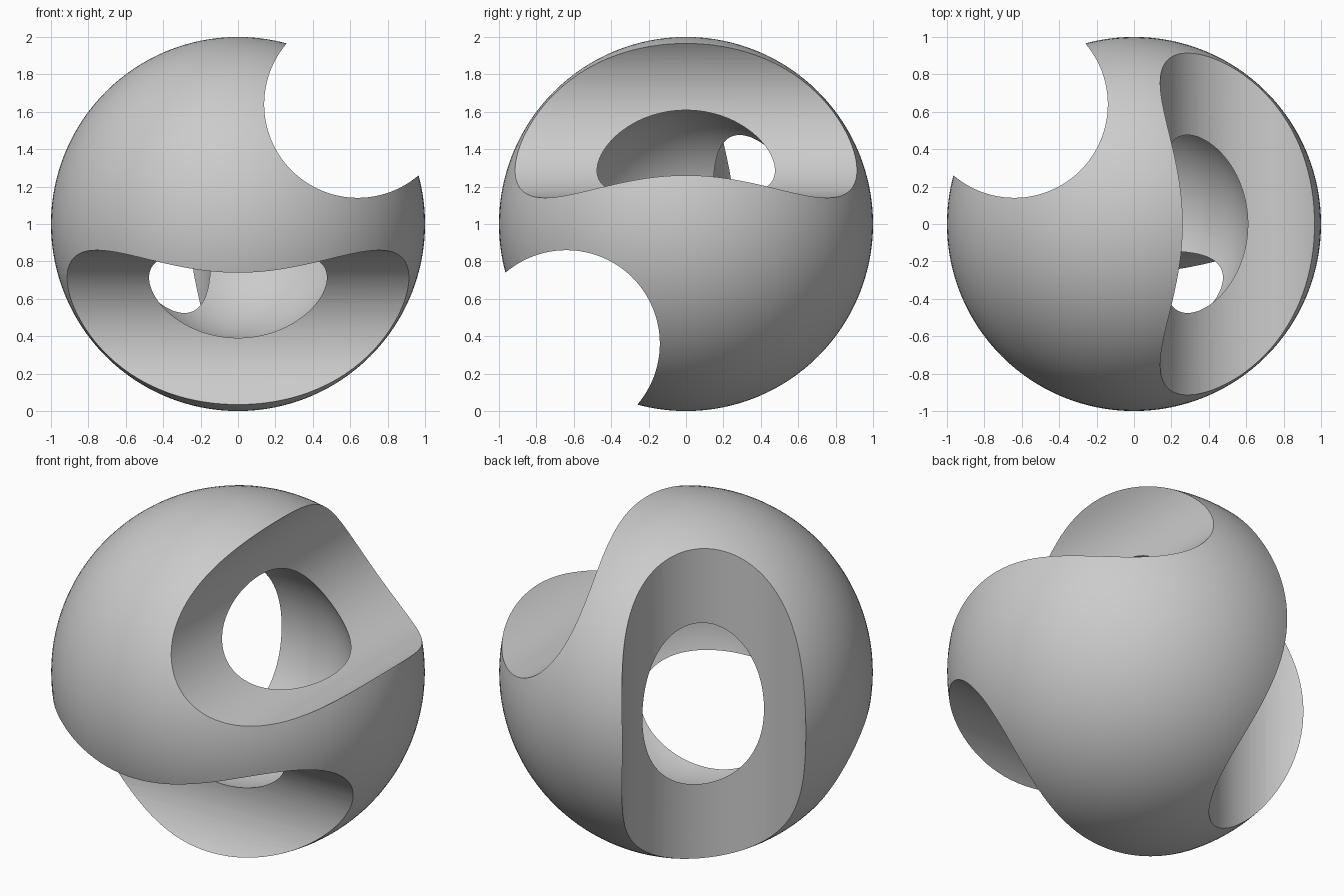
import bpy
from math import pi

cube = bpy.data.objects.get("Cube")
if cube:
    bpy.data.objects.remove(cube, do_unlink=True)

CENTRE = (0, 0, 1)
OFFSET = 0.64        # distance of each bore axis from the two centre planes
BORE_RADIUS = 0.5
CAVITY_RADIUS = 0.625

grey = bpy.data.materials.new("plain_grey")
grey.use_nodes = True
colour = (0.6, 0.6, 0.6, 1)
grey.diffuse_color = colour
grey.node_tree.nodes["Principled BSDF"].inputs["Base Color"].default_value = colour


def finish(name):
    ob = bpy.context.active_object
    ob.name = name
    ob.data.materials.append(grey)
    return ob


def sphere(name, radius):
    bpy.ops.mesh.primitive_uv_sphere_add(segments=128, ring_count=64,
                                         radius=radius, location=CENTRE)
    return finish(name)


def bore(name, shift, rotation):
    place = [c + s * OFFSET for c, s in zip(CENTRE, shift)]
    bpy.ops.mesh.primitive_cylinder_add(vertices=128, radius=BORE_RADIUS, depth=3,
                                        location=place, rotation=rotation)
    return finish(name)


# Outer ball, with a round cavity and one bore along each axis
shell = sphere("hollow_ball", 1)
cutters = [
    sphere("cavity_cutter", CAVITY_RADIUS),
    bore("front_back_bore", (1, 0, 1), (pi / 2, 0, 0)),
    bore("side_bore", (0, -1, -1), (0, pi / 2, 0)),
    bore("vertical_bore", (-1, 1, 0), (0, 0, 0)),
]

bpy.ops.object.select_all(action="DESELECT")
shell.select_set(True)
bpy.context.view_layer.objects.active = shell
for cutter in cutters:
    cutter.hide_render = True
    cut = shell.modifiers.new(cutter.name, "BOOLEAN")
    cut.operation = "DIFFERENCE"
    cut.solver = "EXACT"
    cut.object = cutter
    bpy.ops.object.modifier_apply(modifier=cut.name)
    bpy.data.objects.remove(cutter, do_unlink=True)

# Smooth surfaces with crisp rims
bpy.ops.object.shade_smooth_by_angle(angle=pi / 6)
